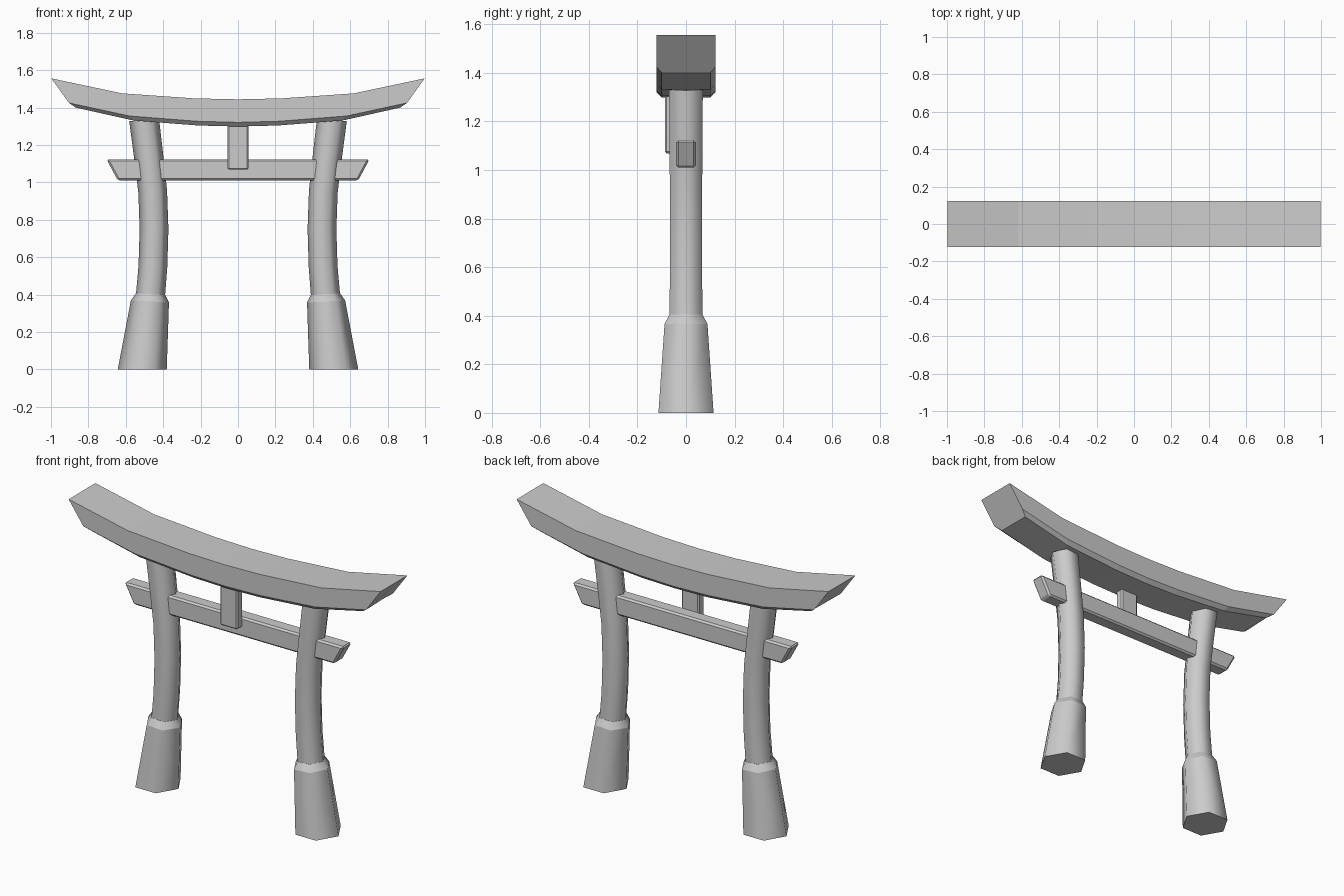
import bpy, bmesh, math

if "Cube" in bpy.data.objects:
    bpy.data.objects.remove(bpy.data.objects["Cube"])


def make_object(name, bm):
    bmesh.ops.recalc_face_normals(bm, faces=bm.faces)
    me = bpy.data.meshes.new(name)
    bm.to_mesh(me)
    bm.free()
    ob = bpy.data.objects.new(name, me)
    bpy.context.collection.objects.link(ob)
    return ob


def skin(name, rings, smooth=False):
    """Bridge a list of equal-length closed rings and cap both ends."""
    bm = bmesh.new()
    rv = [[bm.verts.new(p) for p in r] for r in rings]
    n = len(rings[0])
    for a, b in zip(rv, rv[1:]):
        for i in range(n):
            j = (i + 1) % n
            bm.faces.new((a[i], a[j], b[j], b[i])).smooth = smooth
    bm.faces.new(rv[0])
    bm.faces.new(rv[-1])
    return make_object(name, bm)


def hex_ring(side, x, z, r, tilt):
    """Six-sided ring, corners on the x axis, inner corner dipped by tilt."""
    pts = []
    for i in range(6):
        a = math.tau * i / 6
        u, v = r * math.cos(a), r * math.sin(a)
        pts.append((side * (x + u * math.cos(tilt)), v, z + u * math.sin(tilt)))
    return pts


def sharpen_rings(ob, indices):
    for e in ob.data.edges:
        a, b = (v // 6 for v in e.vertices)
        if a == b and a in indices:
            e.use_edge_sharp = True


def bevel(ob, width):
    m = ob.modifiers.new("bevel", 'BEVEL')
    m.width = width
    m.segments = 1
    m.limit_method = 'ANGLE'


# Mirrored posts with flared feet
foot = [(0.512, 0.0, 0.131, 0.0), (0.471, 0.363, 0.102, 0.055), (0.467, 0.402, 0.079, 0.055)]
post = [(0.470, 0.37, 0.078, 0.08), (0.455, 0.55, 0.077, 0.06), (0.449, 0.75, 0.077, 0.0),
        (0.456, 0.95, 0.077, -0.08), (0.473, 1.10, 0.078, -0.11), (0.502, 1.335, 0.080, -0.10)]
for side, label in ((-1, "left"), (1, "right")):
    f = skin(label + "_foot", [hex_ring(side, *p) for p in foot], True)
    sharpen_rings(f, {0, 1, 2})
    p = skin(label + "_post", [hex_ring(side, *p) for p in post], True)
    sharpen_rings(p, {0, 5})

# Curved top lintel: (x, z) for its top edge, chamfer edge and underside
half = [((0.0, 1.444), (0.0, 1.321), (0.0, 1.299)),
        ((0.23, 1.449), (0.22, 1.327), (0.21, 1.304)),
        ((0.62, 1.476), (0.58, 1.355), (0.56, 1.331)),
        ((0.998, 1.556), (0.904, 1.425), (0.868, 1.400))]
stations = [[(-x, z) for x, z in s] for s in half[:0:-1]] + half
D, d = 0.122, 0.100
rings = []
for t, m, b in stations:
    rings.append([(t[0], -D, t[1]), (m[0], -D, m[1]), (b[0], -d, b[1]),
                  (b[0], d, b[1]), (m[0], D, m[1]), (t[0], D, t[1])])
skin("top_lintel", rings)

# Lower tie beam with slanted ends
outline = [(-0.642, 1.01), (0.642, 1.01), (0.703, 1.123), (-0.703, 1.123)]
beam = skin("tie_beam", [[(x, y, z) for x, z in outline] for y in (-0.041, 0.041)])
bevel(beam, 0.01)

# Central hanging strut on the front of the beam
outline = [(-0.056, 1.068), (0.056, 1.068), (0.056, 1.33), (-0.056, 1.33)]
strut = skin("centre_strut", [[(x, y, z) for x, z in outline] for y in (-0.087, -0.036)])
bevel(strut, 0.007)
